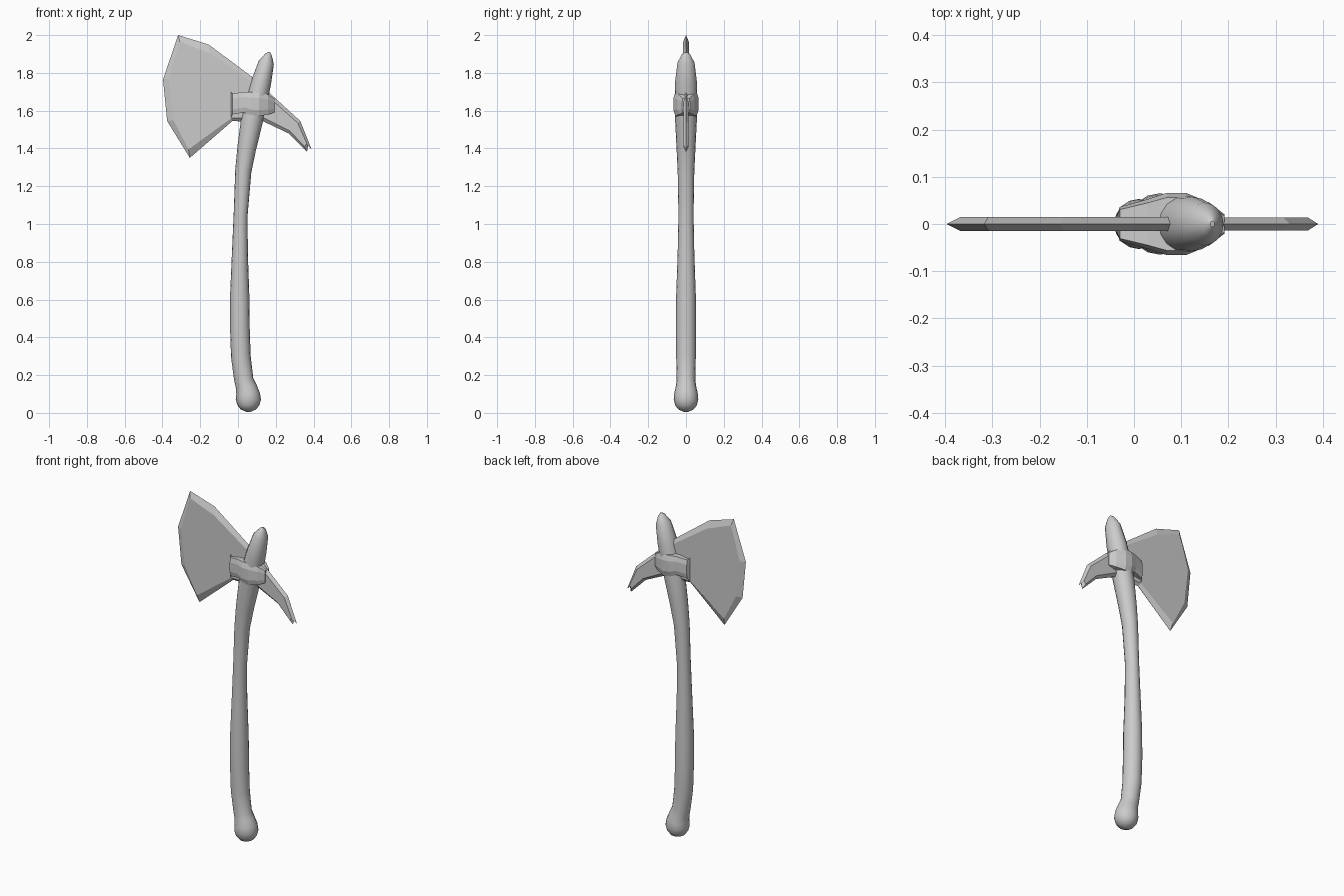
import bpy, bmesh, math


def finish(name, bm, smooth=None):
    bmesh.ops.recalc_face_normals(bm, faces=bm.faces)
    mesh = bpy.data.meshes.new(name)
    bm.to_mesh(mesh)
    bm.free()
    ob = bpy.data.objects.new(name, mesh)
    bpy.context.collection.objects.link(ob)
    if smooth:
        bpy.ops.object.select_all(action='DESELECT')
        ob.select_set(True)
        bpy.context.view_layer.objects.active = ob
        bpy.ops.object.shade_smooth_by_angle(angle=math.radians(smooth))
    return ob


def loft(bm, rings):
    """Skin equal-sized closed rings of points and cap both ends."""
    loops = [[bm.verts.new(p) for p in r] for r in rings]
    n = len(loops[0])
    for a, b in zip(loops, loops[1:]):
        for i in range(n):
            j = (i + 1) % n
            bm.faces.new((a[i], a[j], b[j], b[i]))
    bm.faces.new(loops[0])
    bm.faces.new(loops[-1])


def tilted_ring(cx, cz, rx, ry, tilt, n=16):
    pts = []
    for i in range(n):
        a = 2 * math.pi * i / n
        u = rx * math.cos(a)
        pts.append((cx + u * math.cos(tilt), ry * math.sin(a), cz - u * math.sin(tilt)))
    return pts


def bevelled_plate(name, rim, face, hy):
    """Flat plate with a sharp rim at y = 0 and an inset face on each side."""
    bm = bmesh.new()
    loft(bm, [[(x, -hy, z) for x, z in face],
              [(x, 0, z) for x, z in rim],
              [(x, hy, z) for x, z in face]])
    return finish(name, bm)


# Curved handle with a round pommel and pointed top: cx, z, rx, ry, tilt
stations = [
    (0.055, 0.006, 0.012, 0.012, 0), (0.055, 0.018, 0.040, 0.040, 0),
    (0.055, 0.040, 0.058, 0.057, 0), (0.055, 0.072, 0.067, 0.065, 0),
    (0.053, 0.105, 0.062, 0.062, -0.05), (0.044, 0.140, 0.056, 0.054, -0.1),
    (0.030, 0.180, 0.051, 0.049, -0.12), (0.015, 0.300, 0.052, 0.052, -0.08),
    (0.010, 0.450, 0.052, 0.053, 0), (0.009, 0.620, 0.051, 0.052, 0),
    (0.010, 0.850, 0.042, 0.044, 0.02), (0.014, 1.050, 0.037, 0.040, 0.06),
    (0.028, 1.280, 0.043, 0.044, 0.14), (0.046, 1.400, 0.050, 0.050, 0.19),
    (0.072, 1.540, 0.058, 0.057, 0.23), (0.098, 1.650, 0.058, 0.060, 0.25),
    (0.123, 1.750, 0.053, 0.058, 0.27), (0.150, 1.855, 0.041, 0.045, 0.28),
    (0.162, 1.897, 0.018, 0.022, 0.28), (0.166, 1.910, 0.005, 0.006, 0.28)]
bm = bmesh.new()
loft(bm, [tilted_ring(*s) for s in stations])
finish("handle", bm, 40)

# Broad blade
bevelled_plate(
    "blade",
    [(-0.317, 2.0), (-0.155, 1.95), (0.10, 1.76), (0.10, 1.54), (-0.03, 1.545),
     (-0.255, 1.35), (-0.375, 1.545), (-0.397, 1.765)],
    [(-0.308, 1.965), (-0.15, 1.905), (0.10, 1.735), (0.10, 1.56), (-0.035, 1.56),
     (-0.262, 1.395), (-0.342, 1.55), (-0.367, 1.765)],
    0.015)

# Downward hooked spike with a notched tip
bevelled_plate(
    "back_spike",
    [(0.10, 1.75), (0.16, 1.70), (0.33, 1.545), (0.39, 1.395), (0.372, 1.418),
     (0.365, 1.382), (0.267, 1.48), (0.13, 1.545), (0.10, 1.55)],
    [(0.10, 1.72), (0.165, 1.67), (0.316, 1.535), (0.368, 1.418), (0.362, 1.424),
     (0.352, 1.41), (0.275, 1.492), (0.14, 1.56), (0.10, 1.565)],
    0.014)

# Wrapped collar joining blade, handle and spike: x, half thickness, z low, z high
collar = [(-0.037, 0.018, 1.56, 1.70), (-0.03, 0.036, 1.58, 1.69),
          (0.03, 0.053, 1.59, 1.70), (0.07, 0.066, 1.575, 1.70),
          (0.11, 0.066, 1.57, 1.70), (0.16, 0.045, 1.58, 1.685),
          (0.192, 0.020, 1.59, 1.665)]
bm = bmesh.new()
rings = []
for x, h, lo, hi in collar:
    q = 0.25 * (hi - lo)
    rings.append([(x, -h * 0.85, lo), (x, h * 0.85, lo), (x, h, lo + q), (x, h, hi - q),
                  (x, h * 0.85, hi), (x, -h * 0.85, hi), (x, -h, hi - q), (x, -h, lo + q)])
loft(bm, rings)
finish("collar", bm)
